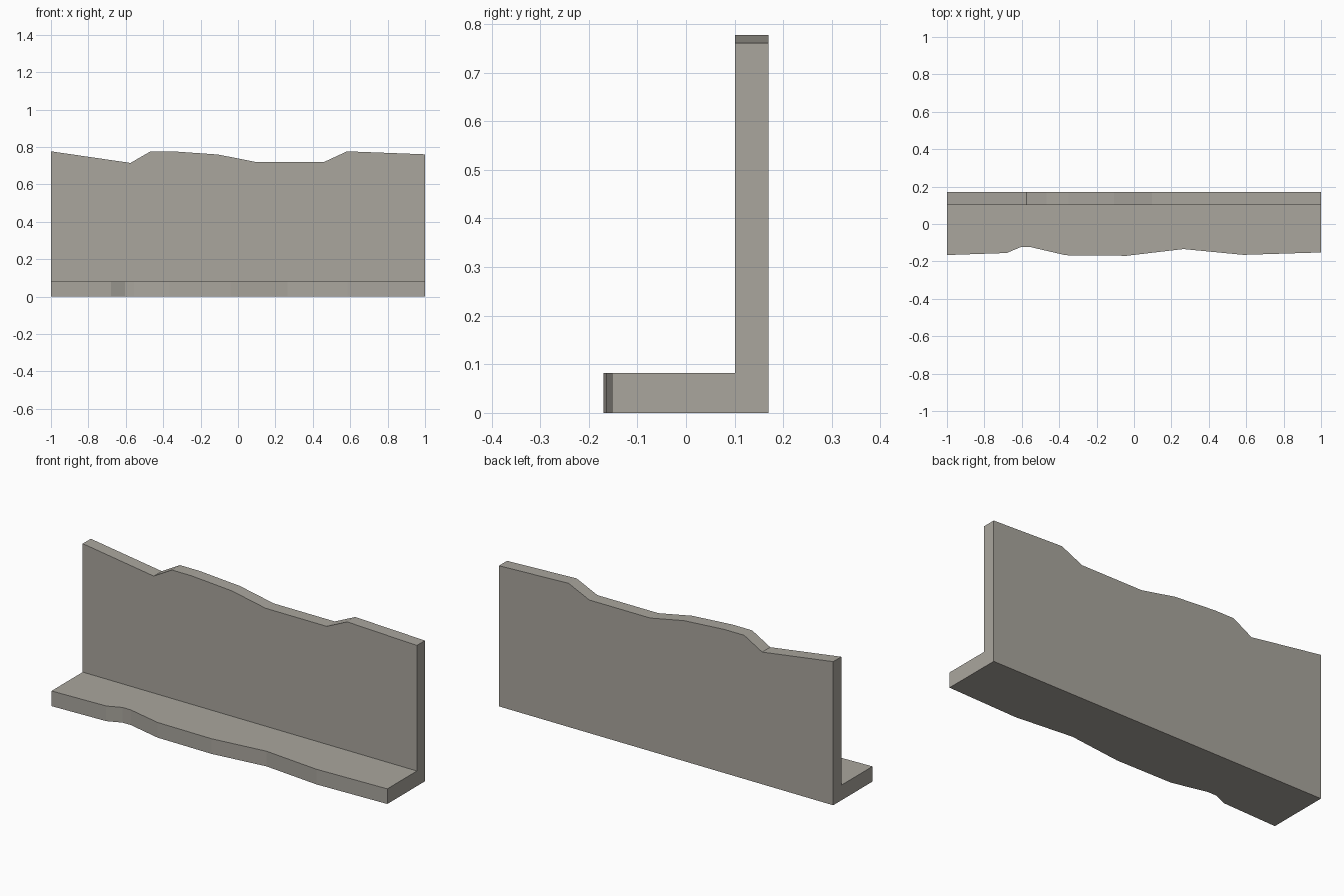
import bpy
import bmesh
from mathutils import Vector

if "Cube" in bpy.data.objects:
    bpy.data.objects.remove(bpy.data.objects["Cube"])

stone = bpy.data.materials.new("warm grey stone")
stone.diffuse_color = (0.40, 0.38, 0.34, 1)
stone.use_nodes = True
stone.node_tree.nodes["Principled BSDF"].inputs["Base Color"].default_value = stone.diffuse_color


def slab(name, outline, extrude):
    """Extrude a closed outline of 3D points into a solid slab."""
    bm = bmesh.new()
    face = bm.faces.new([bm.verts.new(p) for p in outline])
    moved = bmesh.ops.extrude_face_region(bm, geom=[face])["geom"]
    verts = [v for v in moved if isinstance(v, bmesh.types.BMVert)]
    bmesh.ops.translate(bm, vec=Vector(extrude), verts=verts)
    bmesh.ops.recalc_face_normals(bm, faces=bm.faces)
    mesh = bpy.data.meshes.new(name)
    bm.to_mesh(mesh)
    bm.free()
    mesh.materials.append(stone)
    obj = bpy.data.objects.new(name, mesh)
    bpy.context.collection.objects.link(obj)
    return obj


FRONT, JOIN, BACK, BASE_H = -0.17, 0.101, 0.17, 0.082

# Upright wall with a broken top edge (x, z)
wall_top = [(-1, 0.777), (-0.575, 0.715), (-0.467, 0.777), (-0.35, 0.777),
            (-0.107, 0.76), (0.095, 0.72), (0.46, 0.72), (0.583, 0.777), (1, 0.761)]
slab("wall", [(-1, JOIN, 0)] + [(x, JOIN, z) for x, z in wall_top] + [(1, JOIN, 0)],
     (0, BACK - JOIN, 0))

# Floor slab with a broken front edge (x, y)
floor_edge = [(-1, -0.166), (-0.68, -0.155), (-0.605, -0.123), (-0.555, -0.123),
              (-0.365, -0.167), (-0.04, FRONT), (0.264, -0.134), (0.585, -0.165), (1, -0.152)]
slab("floor_slab", [(-1, JOIN, 0)] + [(x, y, 0) for x, y in floor_edge] + [(1, JOIN, 0)],
     (0, 0, BASE_H))
